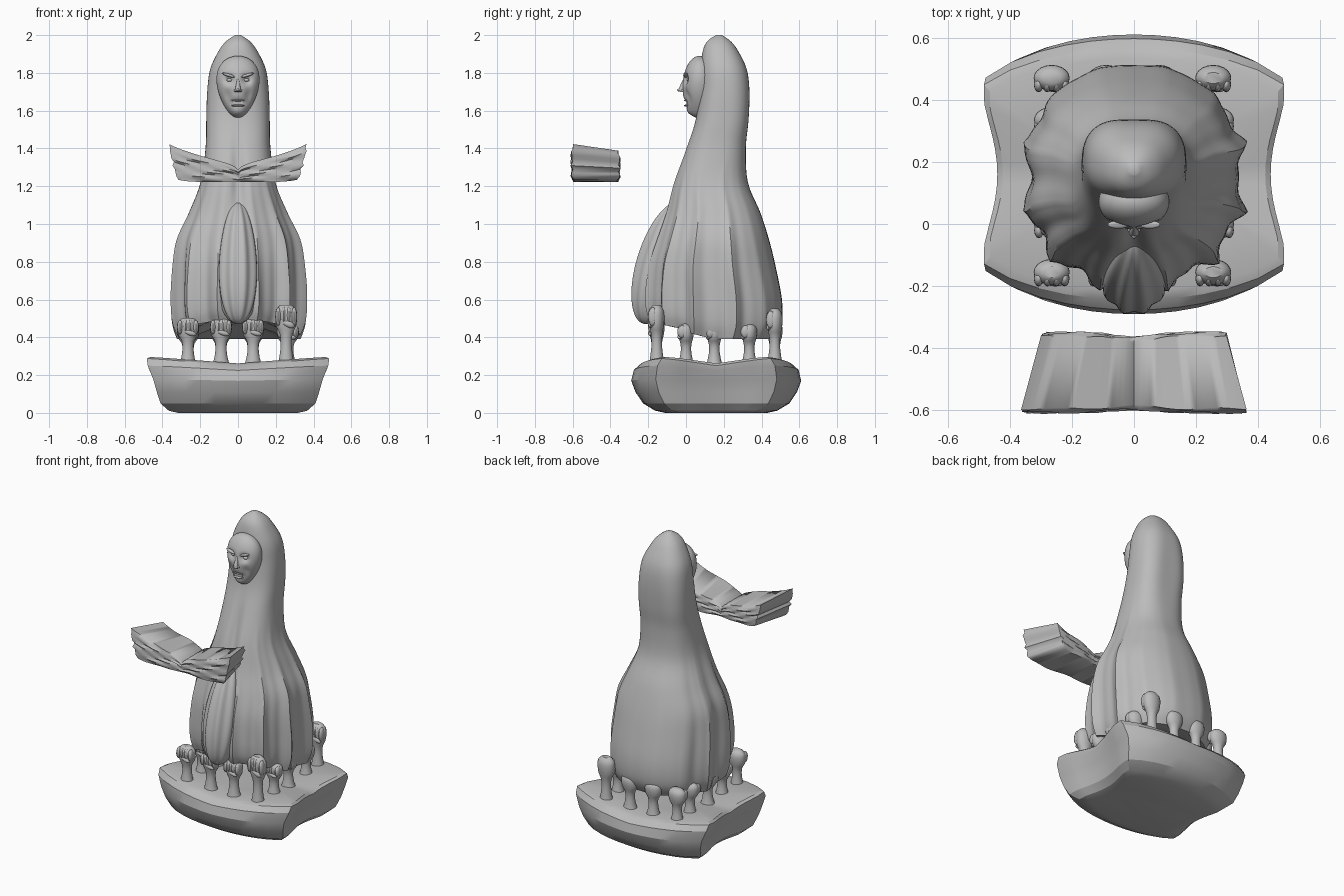
import bpy, bmesh, math
from math import sin, cos, pi, exp
from mathutils import Matrix, Vector

cube = bpy.data.objects.get("Cube")
if cube:
    bpy.data.objects.remove(cube)

stone = bpy.data.materials.new("grey_stone")
stone.use_nodes = True
GREY = (0.5, 0.5, 0.5, 1)
stone.diffuse_color = GREY
stone.node_tree.nodes["Principled BSDF"].inputs["Base Color"].default_value = GREY


def finish(name, bm, angle=40):
    bmesh.ops.recalc_face_normals(bm, faces=bm.faces)
    mesh = bpy.data.meshes.new(name)
    bm.to_mesh(mesh)
    bm.free()
    mesh.materials.append(stone)
    obj = bpy.data.objects.new(name, mesh)
    bpy.context.collection.objects.link(obj)
    bpy.ops.object.select_all(action='DESELECT')
    obj.select_set(True)
    bpy.context.view_layer.objects.active = obj
    bpy.ops.object.shade_smooth_by_angle(angle=math.radians(angle))
    return obj


def loft(bm, rings, strips=False):
    """Skin closed rings; cap the ends with one face or with strips."""
    loops = [[bm.verts.new(p) for p in ring] for ring in rings]
    n = len(loops[0])
    for a, b in zip(loops, loops[1:]):
        for i in range(n):
            j = (i + 1) % n
            bm.faces.new((a[i], a[j], b[j], b[i]))
    for end in (loops[0], loops[-1]):
        if strips:
            for k in range(n // 2 - 1):
                bm.faces.new((end[k], end[k + 1], end[n - 2 - k], end[n - 1 - k]))
        else:
            bm.faces.new(end)


def ball(bm, centre, radii, tilt=0, segs=16):
    m = (Matrix.Translation(centre) @ Matrix.Rotation(tilt, 4, 'Y')
         @ Matrix.Diagonal((*radii, 1)))
    return bmesh.ops.create_uvsphere(bm, u_segments=segs, v_segments=segs // 2 + 2,
                                     radius=1, matrix=m)["verts"]


def power(v, e):
    return math.copysign(abs(v) ** e, v)


def bump(d, width):
    return exp(-(d / width) ** 2)


# Cushion-like plinth: blunt-cornered square, pinched sides, raised corners
def plinth_ring(z, sx, sy, lift):
    ring = []
    for i in range(48):
        t = 2 * pi * i / 48
        edge = max(abs(cos(t)), abs(sin(t)))
        u, v = cos(t) / edge, sin(t) / edge
        blunt = 1 - 0.08 * abs(u * v) ** 4
        u, v = u * blunt, v * blunt
        ring.append((sx * u * (0.44 + 0.1 * v * v),
                     0.16 + sy * v * (0.45 - 0.12 * u * u),
                     z + lift * abs(u * v)))
    return ring


bm = bmesh.new()
loft(bm, [plinth_ring(*row) for row in (
    (0, 0.66, 0.6, 0), (0.012, 0.76, 0.72, 0), (0.05, 0.85, 0.86, 0),
    (0.11, 0.89, 0.95, 0), (0.17, 0.93, 1, 0.01), (0.225, 0.99, 0.97, 0.03),
    (0.25, 1, 0.9, 0.045), (0.262, 0.96, 0.83, 0.04),
    (0.262, 0.6, 0.5, 0.02), (0.26, 0.2, 0.2, 0))])
finish("plinth", bm, 25)

# Hooded cloak: rows of height, half width, front y, back y
ROWS = [(2.0, 0.015, 0.16, 0.19), (1.97, 0.06, 0.115, 0.235),
        (1.92, 0.1, 0.09, 0.275), (1.82, 0.147, 0.075, 0.325),
        (1.7, 0.163, 0.07, 0.342), (1.55, 0.168, 0.05, 0.338),
        (1.4, 0.172, 0, 0.322), (1.22, 0.2, -0.065, 0.33),
        (1.06, 0.262, -0.105, 0.395), (0.92, 0.325, -0.15, 0.44),
        (0.78, 0.345, -0.19, 0.475), (0.6, 0.352, -0.205, 0.51),
        (0.47, 0.345, -0.2, 0.508), (0.39, 0.32, -0.18, 0.47)]


def spline(rows, steps):
    pts = [Vector(r) for r in rows]
    pts = [pts[0]] + pts + [pts[-1]]
    for a, b, c, d in zip(pts, pts[1:], pts[2:], pts[3:]):
        for k in range(steps):
            t = k / steps
            yield (b + (c - a) * (t / 2) + (a * 2 - b * 5 + c * 4 - d) * (t * t / 2)
                   + (b * 3 - a - c * 3 + d) * (t ** 3 / 2))
    yield pts[-1]


def cloak_ring(row, inset=1.0, rise=0.0):
    z, w, front, back = row
    mid, half = (front + back) / 2, (back - front) / 2
    low = min(1, max(0, (1.35 - z) / 0.7))
    boxy = 0.9 - 0.15 * bump(z - 1.5, 0.3)
    ring = []
    for i in range(144):
        t = 2 * pi * i / 144
        c, s = cos(t), sin(t)
        # sharp pleats deepen downward and fade out across the back
        fade = 1 if s < 0.2 else max(0.12, 1 - (s - 0.2) * 1.6)
        f = 1 + 0.06 * low * fade * (1 - 1.9 * abs(cos(6 * t)) + 0.25 * cos(23 * t))
        # hollow at the throat and a shallow channel down the back of the hood
        f -= 0.13 * bump(c, 0.11) * (s < 0) * bump(z - 1.25, 0.17)
        f -= 0.05 * bump(c, 0.35) * (s > 0) * bump(z - 1.6, 0.3)
        hem = max(0, (0.7 - z) / 0.3) * 0.1 * max(0, -s)
        f *= inset
        ring.append((w * f * power(c, boxy), mid + half * f * power(s, boxy), z + hem + rise))
    return ring


rows = list(spline(ROWS, 5))
bm = bmesh.new()
loft(bm, [cloak_ring(r) for r in rows] +
     [cloak_ring(rows[-1], 0.85, 0.01), cloak_ring(rows[-1], 0.4, 0.06)])
finish("hooded_cloak", bm)

# Hanging fold over the knees, leaning forward toward the hem
bm = bmesh.new()
for v in ball(bm, (0, 0, 0), (1, 1, 1), segs=64):
    x, y, z = v.co
    a = math.atan2(y, x)
    r = 1 + 0.05 * cos(10 * a)
    v.co = (0.112 * x * r * (1 - 0.15 * z), -0.125 - 0.085 * -z + 0.14 * y * r,
            0.795 + 0.325 * z)
finish("front_fold", bm)

# Face: tapered egg with sunken eyes and mouth
bm = bmesh.new()
for v in ball(bm, (0, 0, 0), (1, 1, 1), segs=72):
    x, y, z = v.co
    x *= 0.11 * (1 + 0.28 * z)
    y, z = 0.072 + 0.09 * y, 1.725 + 0.165 * z
    if y < 0.07:
        ax = abs(x)
        y += 0.03 * bump(ax - 0.045, 0.024) * bump(z - 1.765, 0.022)
        y += 0.014 * bump(ax - 0.055, 0.02) * bump(z - 1.68, 0.035)
        y += 0.015 * bump(x, 0.04) * bump(z - 1.642, 0.016)
        y -= 0.01 * bump(x, 0.05) * bump(z - 1.59, 0.02)
    v.co = (x, y, z)
finish("face", bm)

bm = bmesh.new()
bmesh.ops.create_cone(bm, cap_ends=True, segments=12, radius1=0.017, radius2=0.003, depth=0.08,
                      matrix=Matrix.Translation((0, -0.017, 1.74)) @ Matrix.Rotation(-0.25, 4, 'X'))
ball(bm, (0, -0.028, 1.709), (0.009, 0.02, 0.009))
for s in (-1, 1):
    ball(bm, (s * 0.013, -0.014, 1.706), (0.009, 0.014, 0.008))
finish("nose", bm)

bm = bmesh.new()
for s in (-1, 1):
    ball(bm, (s * 0.05, -0.002, 1.788), (0.036, 0.013, 0.008), s * -0.3)
finish("brows", bm)
bm = bmesh.new()
for s in (-1, 1):
    ball(bm, (s * 0.045, 0.016, 1.762), (0.015, 0.012, 0.009))
finish("eyes", bm)
bm = bmesh.new()
for z in (1.655, 1.627):
    ball(bm, (0, 0.005, z), (0.036, 0.016, 0.006))
finish("lips", bm)
bm = bmesh.new()
bmesh.ops.create_cube(bm, size=1, matrix=Matrix.Translation((0, 0.012, 1.641))
                      @ Matrix.Diagonal((0.055, 0.02, 0.018, 1)))
finish("teeth", bm)

# Open book: two page blocks dipping to the spine, grooved on every edge
LAYERS = 10


def book_ring(u):
    a = abs(u)
    top = 1.288 + 0.1 * a ** 0.6 + 0.035 * a ** 4
    bottom = 1.222 + 0.012 * a ** 6

    def wall(front):
        for k in range(LAYERS + 1):
            h = k / LAYERS
            groove = 0.006 * (k % 2) + 0.012 * (k in (0, LAYERS))
            groove += 0.004 * sin(9 * u + 2 * k)
            depth = 0.607 - 0.01 * bump(a, 0.3) if front else 0.35 + 0.015 * bump(a, 0.3)
            reach = (0.325 if front else 0.26) + 0.047 * h - groove
            z = bottom + (top - bottom) * h - (0 if front else 0.035 * h * a)
            yield (u * reach, -depth + (groove if front else -groove), z)
    return list(wall(True)) + list(wall(False))[::-1]


bm = bmesh.new()
loft(bm, [book_ring(i / 20 - 1) for i in range(41)], strips=True)
finish("open_book", bm, 60)

# Raised fists around the plinth
ARM = [(0, 0.044, 0.04), (0.03, 0.035, 0.034), (0.08, 0.029, 0.027), (0.12, 0.034, 0.03),
       (0.15, 0.052, 0.037), (0.19, 0.058, 0.042), (0.22, 0.052, 0.036), (0.238, 0.028, 0.018)]


def fist(name, x, y, height):
    bm = bmesh.new()
    loft(bm, [[(rx * cos(k * pi / 10), ry * sin(k * pi / 10), z) for k in range(20)]
              for z, rx, ry in spline(ARM, 2)])
    for k in range(4):
        ball(bm, (0.028 * (k - 1.5), -0.02, 0.196 - 0.004 * abs(k - 1.5)),
             (0.0155, 0.026, 0.038), segs=12)
    ball(bm, (0.012, -0.032, 0.16), (0.034, 0.014, 0.014), 0.3, 12)
    for v in bm.verts:
        v.co = (v.co.x + x, v.co.y + y, 0.262 + v.co.z * height / 0.238)
    finish(name, bm)


for i, x in enumerate((-0.265, -0.09, 0.08, 0.255)):
    fist(f"front_fist_{i + 1}", x, -0.155, 0.31 if i == 3 else 0.24)
    fist(f"back_fist_{i + 1}", x, 0.47, 0.29 if i == 3 else 0.22)
for side, label in ((-1, "right"), (1, "left")):
    for i, y in enumerate((0, 0.15, 0.335)):
        fist(f"{label}_fist_{i + 1}", side * 0.264, y, 0.21)
